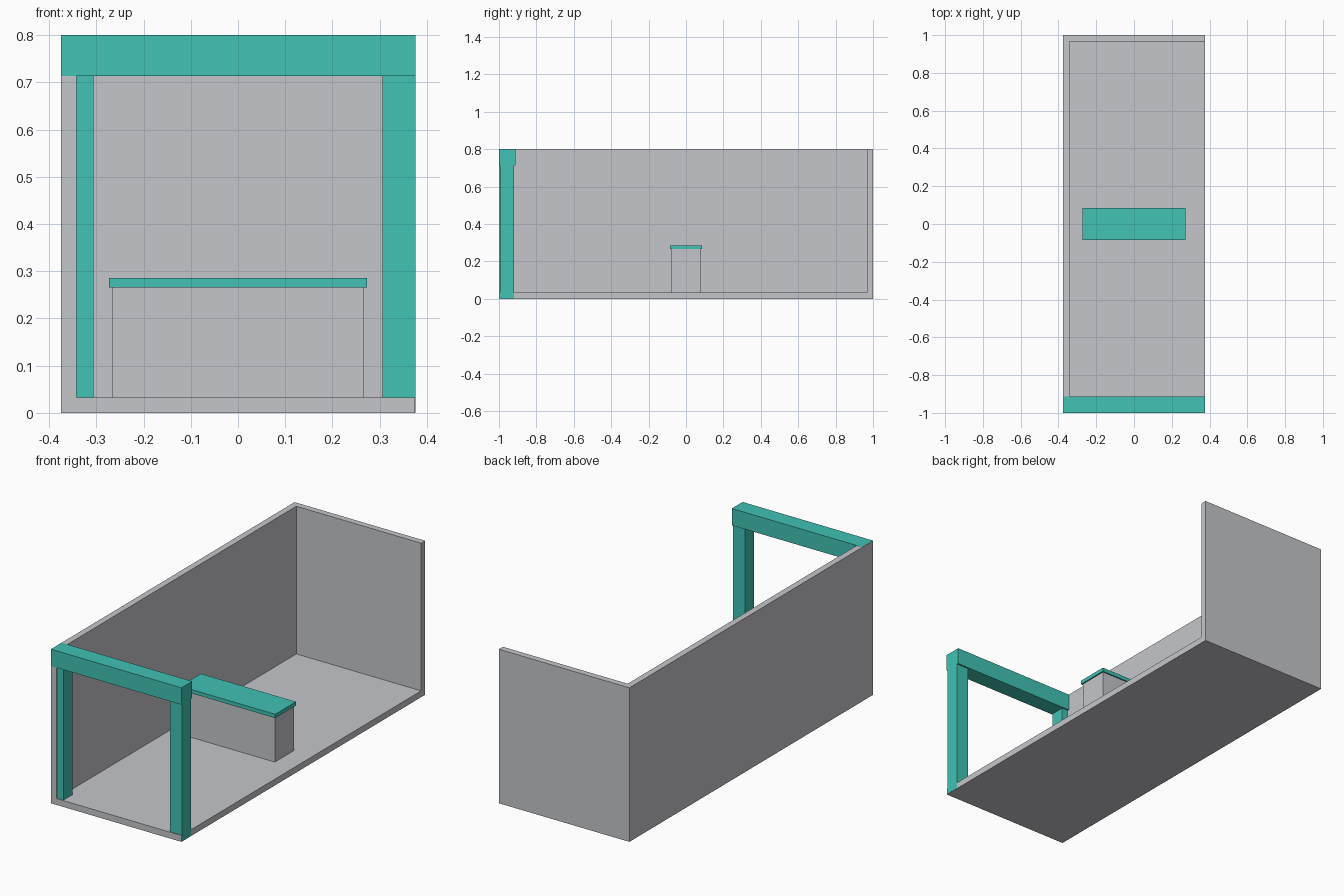
import bpy

if "Cube" in bpy.data.objects:
    bpy.data.objects.remove(bpy.data.objects["Cube"])


def material(name, rgb):
    m = bpy.data.materials.new(name)
    m.diffuse_color = (*rgb, 1)
    m.use_nodes = True
    m.node_tree.nodes["Principled BSDF"].inputs["Base Color"].default_value = m.diffuse_color
    return m


grey = material("light_grey", (0.558, 0.565, 0.591))
teal = material("teal", (0.054, 0.539, 0.456))


def box(name, x, y, z, mat=None):
    """Box from (min, max) ranges on each axis."""
    centre = [(a + b) / 2 for a, b in (x, y, z)]
    bpy.ops.mesh.primitive_cube_add(size=1, location=centre)
    ob = bpy.context.object
    ob.name = name
    ob.scale = [b - a for a, b in (x, y, z)]
    bpy.ops.object.transform_apply(location=False, rotation=False, scale=True)
    if mat:
        ob.data.materials.append(mat)
    return ob


W, H, T = 0.375, 0.8, 0.033   # half width, height, wall thickness
E = 0.0005                    # tiny offset keeping flush faces apart

# Room shell: floor, left wall and back wall, open at front, right and top
shell = box("room_shell", (-W, W), (-1, 1), (0, H), grey)
cutter = box("room_cutter", (-W + T, W + 0.2), (-1.2, 1 - T), (T, H + 0.2))
cutter.hide_render = True
mod = shell.modifiers.new("hollow", 'BOOLEAN')
mod.operation = 'DIFFERENCE'
mod.solver = 'EXACT'
mod.object = cutter
bpy.context.view_layer.objects.active = shell
bpy.ops.object.modifier_apply(modifier=mod.name)
bpy.data.objects.remove(cutter)

# Entrance frame: two posts and a slightly deeper beam
box("left_post", (-W + E, -0.306), (-0.995, -0.92), (E, 0.713), teal)
box("right_post", (0.306, W + E), (-0.995, -0.92), (E, 0.713), teal)
box("entrance_beam", (-W + E, W + E), (-1 - E, -0.912), (0.713, H + E), teal)

# Counter with an overhanging top
box("counter_body", (-0.266, 0.266), (-0.078, 0.078), (T, 0.266), grey)
box("counter_top", (-0.273, 0.273), (-0.085, 0.085), (0.266, 0.286), teal)
